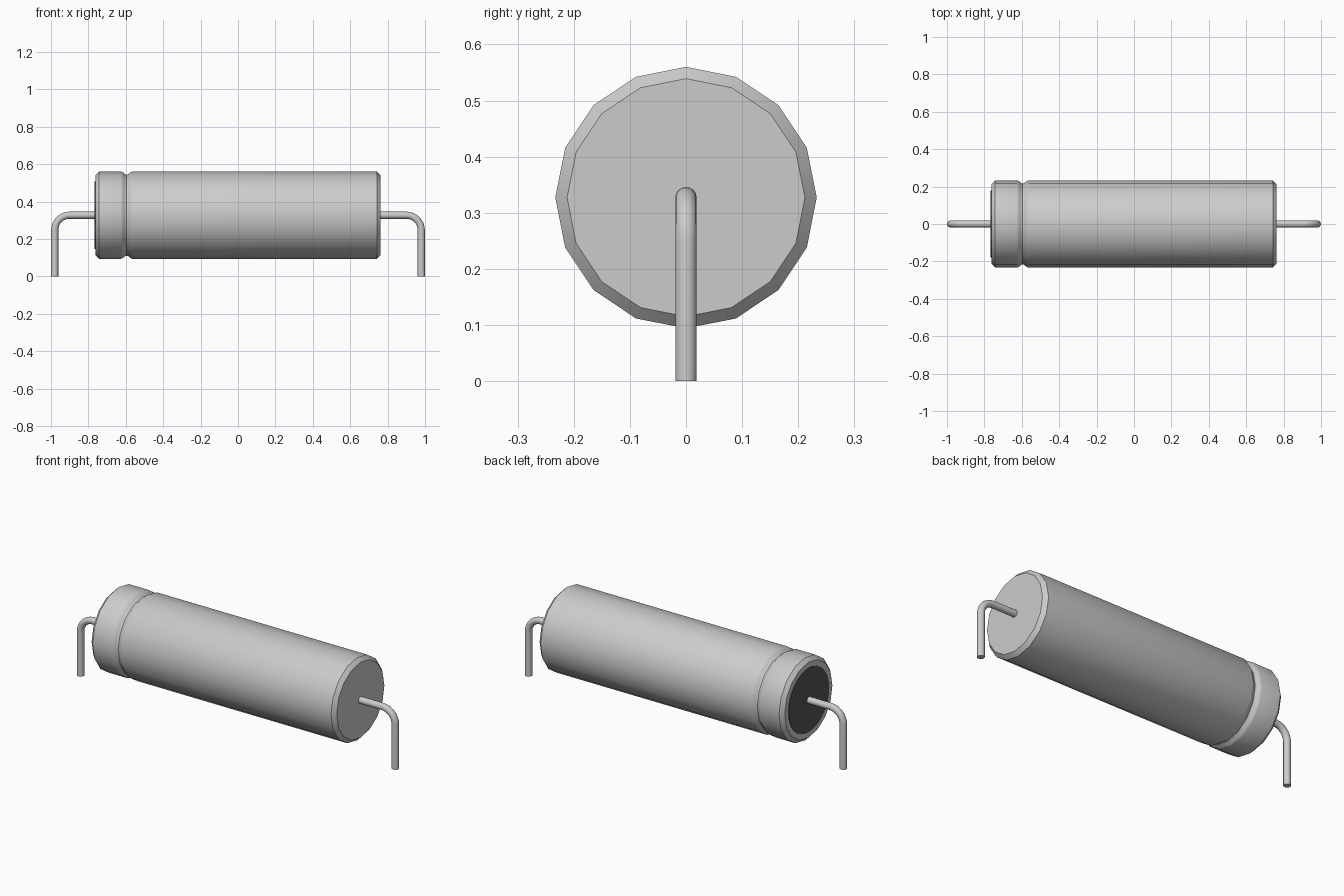
import bpy
import bmesh
from math import cos, sin, pi, radians
from mathutils import Vector

if "Cube" in bpy.data.objects:
    bpy.data.objects.remove(bpy.data.objects["Cube"])

AXIS_Z = 0.327     # height of the can's axis
CAN_R = 0.233
CAN_END = 0.763
LEAD_R = 0.019


def material(name, level):
    mat = bpy.data.materials.new(name)
    mat.use_nodes = True
    colour = (level, level, level, 1)
    mat.diffuse_color = colour
    mat.node_tree.nodes["Principled BSDF"].inputs["Base Color"].default_value = colour
    return mat


metal = material("light grey metal", 0.6)
rubber = material("dark grey rubber", 0.09)


def ring_frame(x):
    """Circle lying across the x axis, first point at the top."""
    return Vector((x, 0, AXIS_Z)), Vector((0, 0, 1)), Vector((0, 1, 0))


def skin(name, rings, sides, mat):
    """Join a row of circles (centre, up, side, radius) into a closed tube."""
    bm = bmesh.new()
    loops = []
    for centre, up, side, radius in rings:
        angles = [2 * pi * i / sides for i in range(sides)]
        loops.append([bm.verts.new(centre + radius * (cos(a) * up + sin(a) * side))
                      for a in angles])
    for a, b in zip(loops, loops[1:]):
        for i in range(sides):
            j = (i + 1) % sides
            bm.faces.new((a[i], a[j], b[j], b[i]))
    bm.faces.new(loops[0])
    bm.faces.new(loops[-1])
    bmesh.ops.recalc_face_normals(bm, faces=bm.faces)
    mesh = bpy.data.meshes.new(name)
    bm.to_mesh(mesh)
    bm.free()
    mesh.materials.append(mat)
    obj = bpy.data.objects.new(name, mesh)
    bpy.context.collection.objects.link(obj)
    bpy.ops.object.select_all(action="DESELECT")
    obj.select_set(True)
    bpy.context.view_layer.objects.active = obj
    bpy.ops.object.shade_smooth_by_angle(angle=radians(30))
    return obj


# Can: chamfered ends and a rounded crimp groove near the right end
chamfer = 0.021
groove_x, groove_half, groove_depth, steps = -0.595, 0.03, 0.017, 8
profile = [(-CAN_END, CAN_R - chamfer), (-CAN_END + chamfer, CAN_R)]
for i in range(steps + 1):
    t = 2 * i / steps - 1
    profile.append((groove_x + t * groove_half,
                    CAN_R - groove_depth * (1 + cos(pi * t)) / 2))
profile += [(CAN_END - chamfer, CAN_R), (CAN_END, CAN_R - chamfer)]
skin("can", [(*ring_frame(x), r) for x, r in profile], 16, metal)

# Rubber seal on the grooved end
skin("seal", [(*ring_frame(x), 0.18) for x in (-CAN_END - 0.003, -CAN_END + 0.003)],
     32, rubber)

# Bent wire leads
bend_r, lead_x, bend_steps = 0.08, 0.98, 8
for name, s in (("left_lead", 1), ("right_lead", -1)):
    y_axis = Vector((0, 1, 0))
    path = [(CAN_END - 0.02, AXIS_Z, 0)]
    for i in range(bend_steps + 1):
        a = pi / 2 * i / bend_steps
        path.append((lead_x - bend_r + bend_r * sin(a),
                     AXIS_Z - bend_r + bend_r * cos(a), a))
    path.append((lead_x, 0, pi / 2))
    rings = [(Vector((s * x, 0, z)), Vector((s * sin(a), 0, cos(a))), y_axis, LEAD_R)
             for x, z, a in path]
    skin(name, rings, 16, metal)
